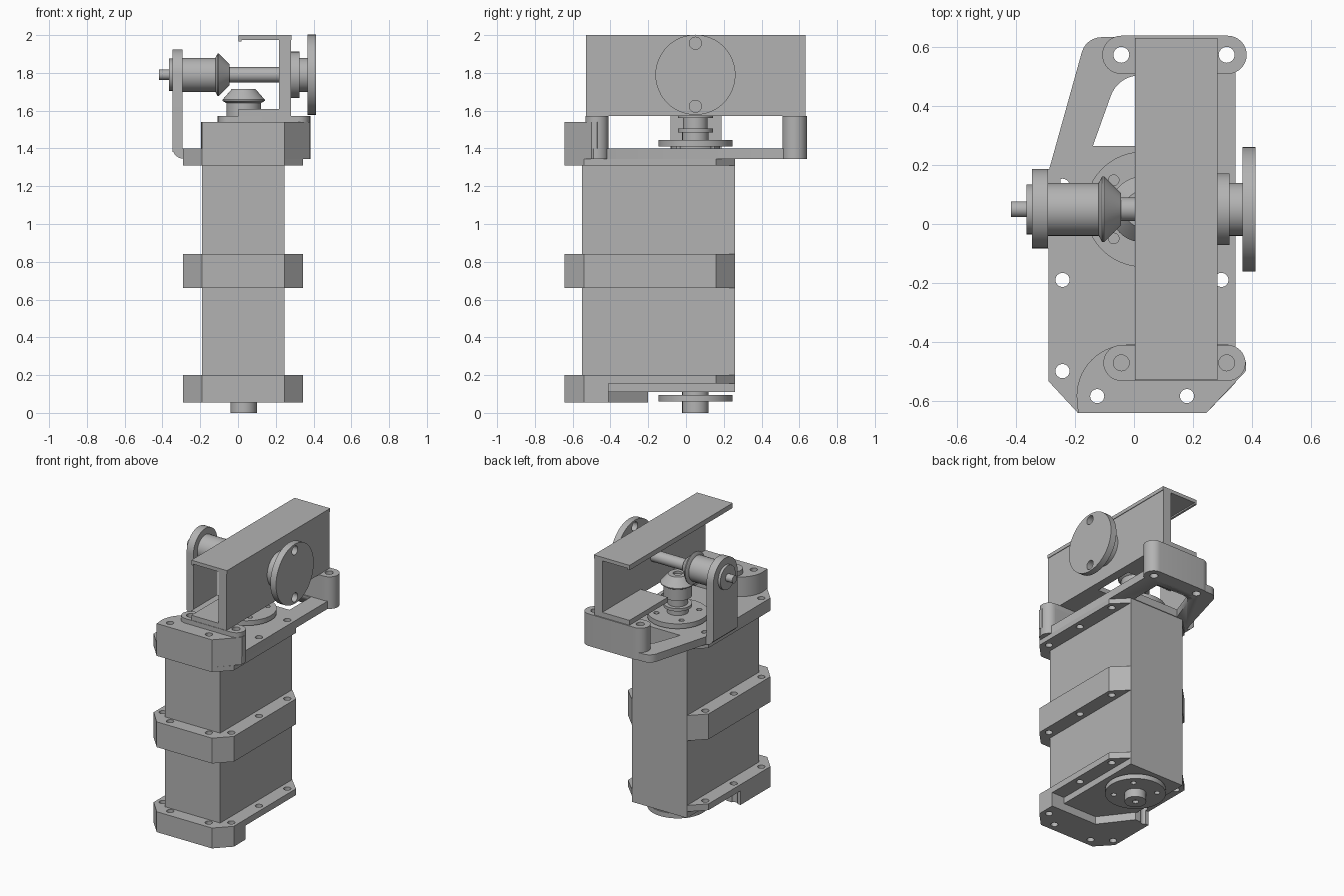
import bpy, bmesh
from math import cos, sin, pi, radians
from mathutils import Matrix

if "Cube" in bpy.data.objects:
    bpy.data.objects.remove(bpy.data.objects["Cube"])

grey = bpy.data.materials.new("machined_grey")
grey.use_nodes = True
colour = (0.45, 0.45, 0.45, 1)
grey.diffuse_color = colour
grey.node_tree.nodes["Principled BSDF"].inputs["Base Color"].default_value = colour

CX, CY, AXLE_Z = 0.03, 0.05, 1.79   # vertical shaft position, cross axle height


def finish(name, bm, smooth=True):
    bmesh.ops.recalc_face_normals(bm, faces=bm.faces)
    mesh = bpy.data.meshes.new(name)
    bm.to_mesh(mesh)
    bm.free()
    obj = bpy.data.objects.new(name, mesh)
    bpy.context.collection.objects.link(obj)
    mesh.materials.append(grey)
    if smooth:
        bpy.ops.object.select_all(action='DESELECT')
        obj.select_set(True)
        bpy.context.view_layer.objects.active = obj
        bpy.ops.object.shade_smooth_by_angle(angle=radians(30))
    return obj


def extrude(bm, points, vec):
    face = bm.faces.new([bm.verts.new(p) for p in points])
    new = bmesh.ops.extrude_face_region(bm, geom=[face])["geom"]
    bmesh.ops.translate(bm, vec=vec, verts=[v for v in new if isinstance(v, bmesh.types.BMVert)])


def prism(name, outline, z0, z1):
    bm = bmesh.new()
    extrude(bm, [(x, y, z0) for x, y in outline], (0, 0, z1 - z0))
    return finish(name, bm)


def box(name, x0, x1, y0, y1, z0, z1):
    return prism(name, [(x0, y0), (x1, y0), (x1, y1), (x0, y1)], z0, z1)


def arc(cx, cy, r, a0, a1, n=16):
    return [(cx + r * cos(radians(a0 + (a1 - a0) * i / n)),
             cy + r * sin(radians(a0 + (a1 - a0) * i / n))) for i in range(n + 1)]


def turned(name, profile, across=False):
    """Revolve (radius, position) pairs about the vertical shaft or the cross axle."""
    bm = bmesh.new()
    pts = [(0, profile[0][1])] + profile + [(0, profile[-1][1])]
    verts = [bm.verts.new((r, 0, h)) for r, h in pts]
    edges = [bm.edges.new(p) for p in zip(verts, verts[1:])]
    bmesh.ops.spin(bm, geom=verts + edges, axis=(0, 0, 1), cent=(0, 0, 0),
                   angle=2 * pi, steps=48, use_duplicate=False)
    bmesh.ops.remove_doubles(bm, verts=bm.verts, dist=0.0005)
    if across:
        place = Matrix.Translation((0, CY, AXLE_Z)) @ Matrix.Rotation(pi / 2, 4, 'Y')
    else:
        place = Matrix.Translation((CX, CY, 0))
    bmesh.ops.transform(bm, matrix=place, verts=bm.verts)
    return finish(name, bm)


def subtract(targets, cutter):
    cutter.hide_render = True
    for obj in targets:
        bpy.context.view_layer.objects.active = obj
        mod = obj.modifiers.new("cut", 'BOOLEAN')
        mod.object = cutter
        mod.solver = 'EXACT'
        bpy.ops.object.modifier_apply(modifier=mod.name)
    bpy.data.objects.remove(cutter)


def drill(targets, spots, r, z0, z1):
    bm = bmesh.new()
    for x, y in spots:
        ring = arc(x, y, r, 0, 345, 23)
        extrude(bm, [(px, py, z0) for px, py in ring], (0, 0, z1 - z0))
    subtract(targets, finish("hole_cutter", bm, False))


# Two stacked housings
box("lower_housing", -0.19, 0.245, -0.55, 0.26, 0.11, 0.749)
box("upper_housing", -0.19, 0.245, -0.55, 0.26, 0.753, 1.345)

# Chamfered flanges around the housings
rim = [(-0.29, -0.535), (-0.19, -0.643), (0.245, -0.643), (0.345, -0.54),
       (0.345, 0.16), (0.245, 0.26), (-0.19, 0.26), (-0.29, 0.16)]
flanges = [prism("bottom_flange", rim, 0.155, 0.2),
           prism("middle_flange", rim, 0.66, 0.84),
           prism("top_flange", rim, 1.31, 1.345)]

# Front foot under the bottom flange, with one longer arm
foot = prism("front_foot", rim[:4] + [(0.345, -0.41), (-0.02, -0.41), (-0.18, -0.2), (-0.29, -0.2)],
             0.055, 0.155)

# Top mounting plate with a rear window
plate = prism("mounting_plate",
              rim[:3] + [(0.38, -0.5), (0.345, -0.42), (0.345, 0.54)]
              + arc(0.29, 0.58, 0.055, 0, 90, 6) + arc(-0.11, 0.565, 0.07, 90, 165, 6)
              + [(-0.29, 0.18)], 1.345, 1.4)
window = ([(-0.14, 0.265), (0.22, 0.265), (0.22, 0.5), (0.02, 0.505)]
          + arc(0.02, 0.4, 0.105, 95, 160, 8))
subtract([plate], prism("window_cutter", window, 1.3, 1.45))

# Raised front block with a curved left side
block = prism("front_block",
              [(-0.19, -0.643), (0.245, -0.643), (0.38, -0.5), (0.38, -0.47), (0.32, -0.41)]
              + arc(-0.02, -0.585, 0.175, 90, 180, 14), 1.4, 1.54)


# Rounded supports below the beam ends
def support(name, y, r):
    return prism(name, arc(0.318, y, r, -90, 90) + arc(-0.043, y, r, 90, 270), 1.345, 1.573)


front_support = support("front_support", -0.472, 0.061)
rear_support = support("rear_support", 0.575, 0.065)

# Bolt holes
side_holes = [(x, y) for x in (-0.243, 0.297) for y in (0.13, -0.19, -0.5)]
front_holes = [(-0.125, -0.585), (0.18, -0.585)]
drill(flanges + [foot, plate], side_holes + front_holes, 0.024, 0, 1.6)
drill([block], front_holes, 0.024, 1.3, 1.6)
drill([plate, rear_support], [(-0.043, 0.575), (0.315, 0.575)], 0.027, 1.3, 1.6)
drill([front_support], [(-0.043, -0.472), (0.315, -0.472)], 0.027, 1.5, 1.6)

# Vertical shaft: round covers, output stub, collars and bevel gear
covers = [turned("bottom_cover", [(0.196, 0.06), (0.196, 0.095), (0.07, 0.095), (0.07, 0.115)]),
          turned("top_cover", [(0.13, 1.39), (0.13, 1.41), (0.196, 1.41), (0.196, 1.445)])]
drill(covers, [(CX + 0.14 * cos(a), CY + 0.14 * sin(a))
               for a in [pi / 4 + k * pi / 2 for k in range(4)]], 0.018, 0.03, 1.5)
turned("output_stub", [(0.02, 0.02), (0.02, 0.0), (0.07, 0.0), (0.07, 0.07)])
turned("shaft_collars", [(0.07, 1.44), (0.07, 1.485), (0.092, 1.485), (0.092, 1.505),
                         (0.065, 1.505), (0.065, 1.56), (0.092, 1.56), (0.092, 1.65)])
turned("lower_bevel_gear", [(0.092, 1.64), (0.112, 1.652), (0.112, 1.658),
                            (0.062, 1.715), (0.03, 1.715), (0.03, 1.70)])

# Cross axle, bearing sleeve and upper bevel gear
turned("cross_axle", [(0.027, -0.418), (0.027, -0.36), (0.04, -0.36), (0.04, 0.23)], True)
turned("bearing_sleeve", [(0.085, -0.365), (0.085, -0.34), (0.09, -0.34), (0.09, -0.105)], True)
turned("upper_bevel_gear", [(0.09, -0.12), (0.112, -0.108), (0.112, -0.102),
                            (0.055, -0.045), (0.03, -0.045)], True)

# Upright that carries the axle, round at the top, on a rounded foot
bm = bmesh.new()
outline = [(-0.083, 1.38), (0.187, 1.38)] + arc(0.052, AXLE_Z, 0.135, 0, 180, 24)
extrude(bm, [(-0.347, y, z) for y, z in outline], (0.054, 0, 0))
bend = [(-0.293, 1.4), (-0.347, 1.4)] + arc(-0.287, 1.405, 0.06, 180, 270, 8) + [(-0.25, 1.345), (-0.25, 1.4)]
extrude(bm, [(x, -0.083, z) for x, z in bend], (0, 0.27, 0))
finish("axle_upright", bm)

# Channel beam: web, top flange with lip, lower flange split around the gear
box("beam_web", 0.217, 0.28, -0.53, 0.632, 1.573, 1.98)
box("beam_top", 0.003, 0.284, -0.53, 0.632, 1.975, 2.0)
box("beam_lip", 0.003, 0.018, -0.53, 0.632, 1.965, 1.976)
box("beam_base_front", 0.003, 0.22, -0.53, -0.1, 1.573, 1.608)
box("beam_base_rear", 0.003, 0.22, 0.2, 0.632, 1.573, 1.608)

# Side hub and drive disc with two holes
turned("side_hub", [(0.122, 0.27), (0.122, 0.325), (0.09, 0.325), (0.09, 0.375)], True)
disc = turned("drive_disc", [(0.212, 0.368), (0.212, 0.413)], True)
bm = bmesh.new()
for side in (-1, 1):
    ring = arc(CY, AXLE_Z + side * 0.167, 0.032, 0, 345, 23)
    extrude(bm, [(0.34, y, z) for y, z in ring], (0.1, 0, 0))
subtract([disc], finish("disc_hole_cutter", bm, False))
